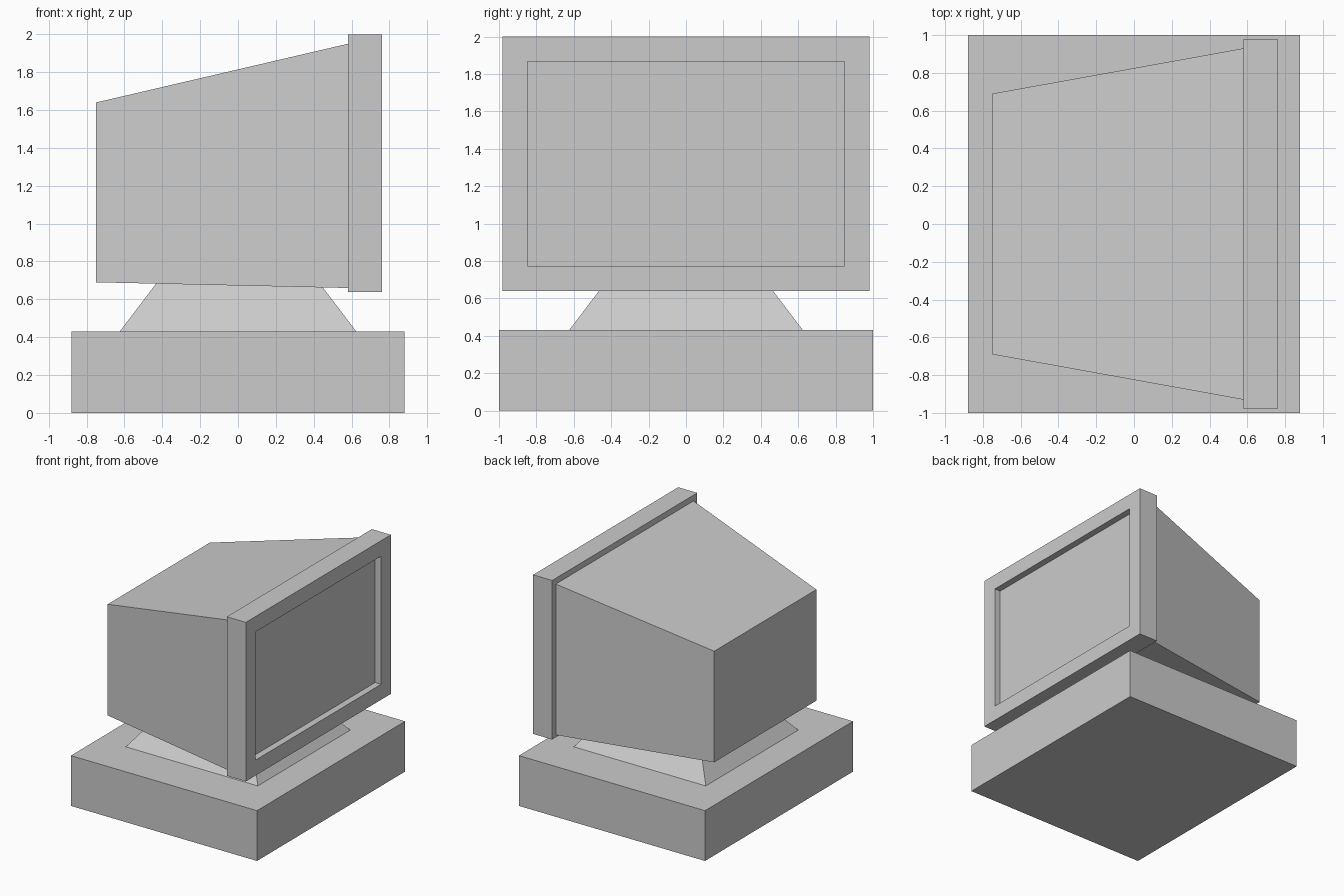
import bpy, bmesh
from mathutils import Vector

if "Cube" in bpy.data.objects:
    bpy.data.objects.remove(bpy.data.objects["Cube"])


def loft(name, a, b):
    """Closed solid between two matching four-point loops."""
    bm = bmesh.new()
    la = [bm.verts.new(p) for p in a]
    lb = [bm.verts.new(p) for p in b]
    bm.faces.new(la)
    bm.faces.new(lb)
    for i in range(4):
        j = (i + 1) % 4
        bm.faces.new((la[i], la[j], lb[j], lb[i]))
    bmesh.ops.recalc_face_normals(bm, faces=bm.faces)
    mesh = bpy.data.meshes.new(name)
    bm.to_mesh(mesh)
    bm.free()
    obj = bpy.data.objects.new(name, mesh)
    bpy.context.collection.objects.link(obj)
    return obj


def flat(hx, hy, z):
    """Horizontal rectangle centred on the z axis."""
    return [(-hx, -hy, z), (hx, -hy, z), (hx, hy, z), (-hx, hy, z)]


def upright(x, hy, z0, z1):
    """Rectangle facing along x."""
    return [(x, -hy, z0), (x, hy, z0), (x, hy, z1), (x, -hy, z1)]


# Desktop case and tapered stand (its top sinks into the monitor)
loft("computer_case", flat(0.88, 1.0, 0), flat(0.88, 1.0, 0.43))
loft("monitor_stand", flat(0.625, 0.625, 0.43), flat(0.42, 0.42, 0.70))

# Monitor housing, tapering to the back
loft("monitor_housing", upright(-0.75, 0.69, 0.69, 1.64), upright(0.58, 0.93, 0.66, 1.95))

# Screen bezel: inset the front face and push it in for the screen
bezel = loft("screen_bezel", upright(0.58, 0.98, 0.64, 2.0), upright(0.76, 0.98, 0.64, 2.0))
bm = bmesh.new()
bm.from_mesh(bezel.data)
front = max(bm.faces, key=lambda f: f.calc_center_median().x)
bmesh.ops.inset_region(bm, faces=[front], thickness=0.187)
screen = bmesh.ops.extrude_discrete_faces(bm, faces=[front])["faces"][0]
bmesh.ops.translate(bm, verts=screen.verts, vec=Vector((-0.057, 0, 0)))
bm.to_mesh(bezel.data)
bm.free()
